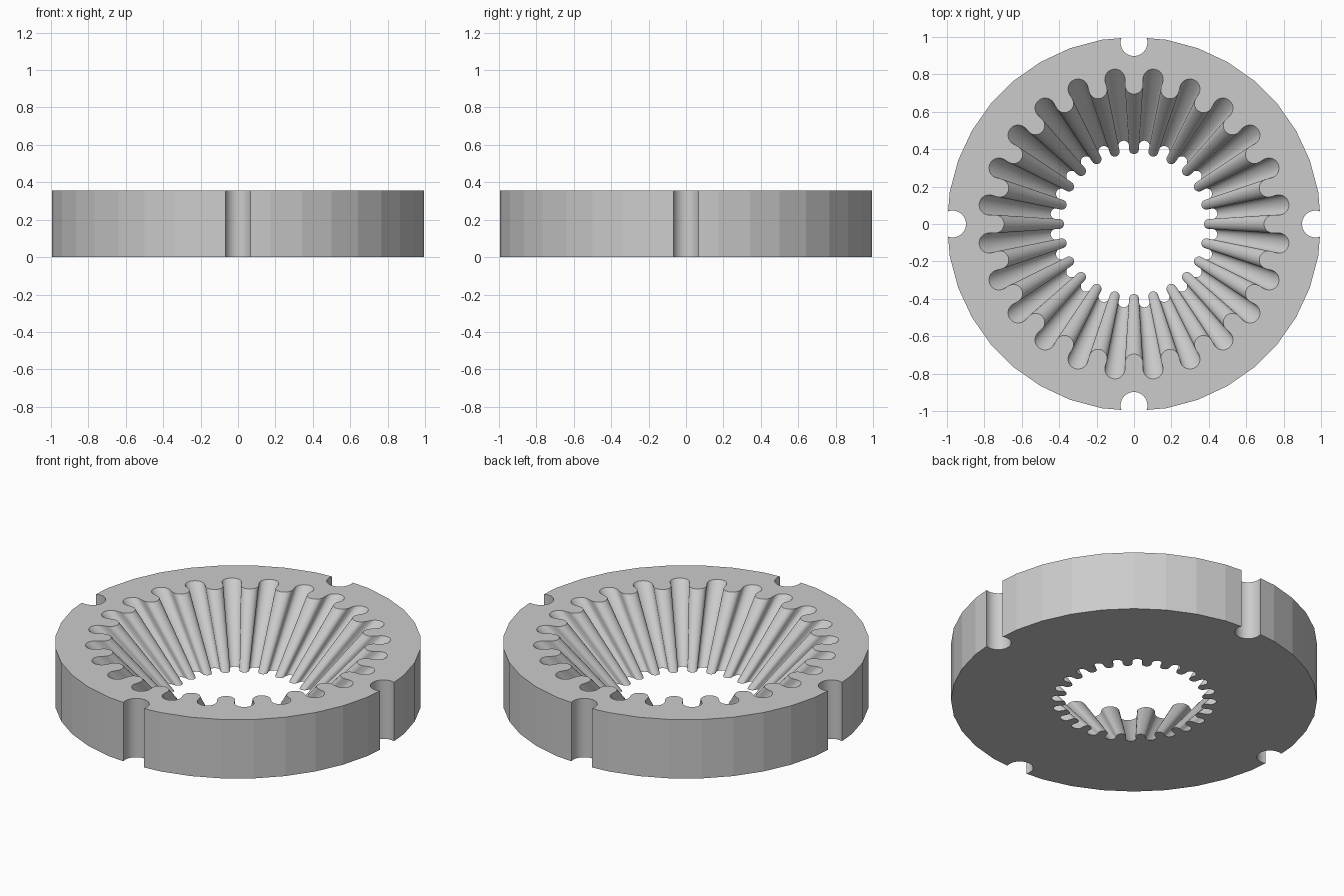
import bpy, bmesh
from math import sin, cos, radians, pi
from mathutils import Vector, Matrix

cube = bpy.data.objects.get("Cube")
if cube:
    bpy.data.objects.remove(cube, do_unlink=True)

HEIGHT = 0.355
FLUTES = 24
TAPER = 0.538      # size of the bore at the bottom relative to the top


def arc(centre, radius, start, end, steps, turn):
    """Arc about a point on the x axis, then turned about the origin (degrees)."""
    rot = Matrix.Rotation(radians(turn), 2)
    pts = []
    for i in range(steps + 1):
        a = radians(start + (end - start) * i / steps)
        pts.append(rot @ Vector((centre + radius * cos(a), radius * sin(a))))
    return pts


# Outer outline: faceted disc with four round notches
rim = []
for quarter in range(4):
    turn = quarter * 90
    rim += arc(0.97, 0.072, -70.6, -289.4, 20, turn)
    rim += arc(0, 1, 10, 80, 7, turn)

# Bore outline: alternating rounded ridges and grooves
bore = []
pitch = 360 / FLUTES
for k in range(FLUTES):
    bore += arc(0.744, 0.049, 270, 90, 12, k * pitch)
    bore += arc(0.781, 0.054, -90, 90, 12, (k + 0.5) * pitch)

bm = bmesh.new()


def wall(outline, bottom_scale, is_smooth):
    """Loft an outline from the bottom to the top; return both edge loops."""
    low = [bm.verts.new((p.x * bottom_scale, p.y * bottom_scale, 0)) for p in outline]
    high = [bm.verts.new((p.x, p.y, HEIGHT)) for p in outline]
    n = len(outline)
    for i in range(n):
        j = (i + 1) % n
        face = bm.faces.new((low[i], low[j], high[j], high[i]))
        face.smooth = is_smooth(i)
    return [[bm.edges.get((ring[i], ring[(i + 1) % n])) for i in range(n)]
            for ring in (low, high)]


# Notch walls are smooth, rim facets stay flat
per_quarter = len(rim) // 4
rim_loops = wall(rim, 1, lambda i: i % per_quarter < 20)
bore_loops = wall(bore, TAPER, lambda i: True)

# Flat top and bottom faces
for outer, inner in zip(rim_loops, bore_loops):
    bmesh.ops.triangle_fill(bm, edges=outer + inner, use_beauty=True)
bmesh.ops.recalc_face_normals(bm, faces=bm.faces[:])

# Keep hard corners crisp
for edge in bm.edges:
    if edge.calc_face_angle(pi) > radians(35):
        edge.smooth = False

mesh = bpy.data.meshes.new("fluted_ring")
bm.to_mesh(mesh)
bm.free()
ring = bpy.data.objects.new("fluted_ring", mesh)
bpy.context.collection.objects.link(ring)

# Plain grey material
grey = bpy.data.materials.new("light_grey")
grey.use_nodes = True
colour = (0.6, 0.6, 0.6, 1)
grey.diffuse_color = colour
grey.node_tree.nodes["Principled BSDF"].inputs["Base Color"].default_value = colour
mesh.materials.append(grey)
